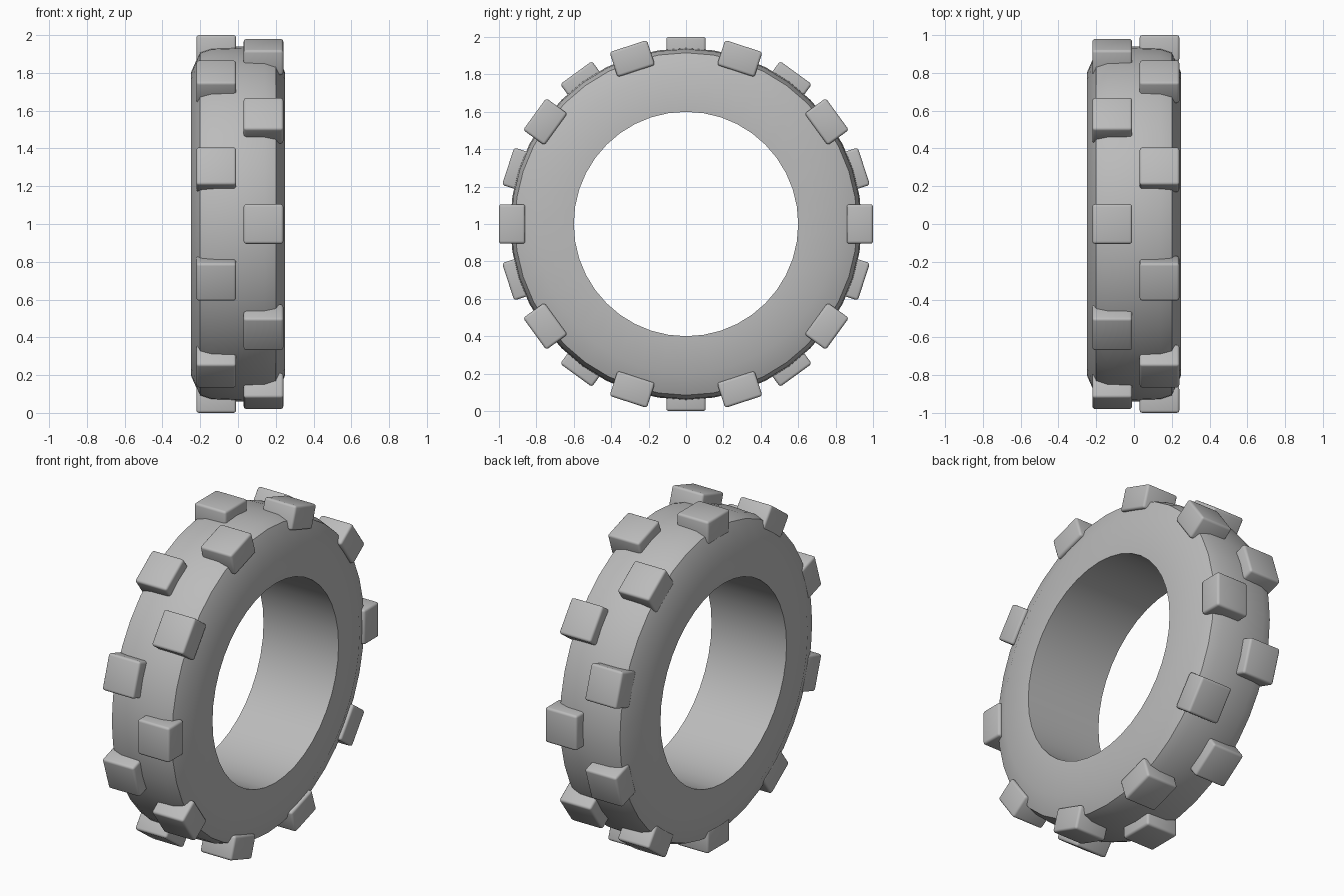
import bpy, math
from mathutils import Matrix

cube = bpy.data.objects.get("Cube")
if cube:
    bpy.data.objects.remove(cube, do_unlink=True)

import bmesh

AXLE_Z = 1.0
SEGMENTS = 40
BLOCKS = 10

rubber = bpy.data.materials.new("grey rubber")
rubber.use_nodes = True
grey = (0.5, 0.5, 0.5, 1)
rubber.diffuse_color = grey
rubber.node_tree.nodes["Principled BSDF"].inputs["Base Color"].default_value = grey


def finish(bm, name, angle):
    """Turn a bmesh into a smooth-shaded object centred on the axle."""
    bmesh.ops.recalc_face_normals(bm, faces=bm.faces)
    mesh = bpy.data.meshes.new(name)
    bm.to_mesh(mesh)
    bm.free()
    mesh.materials.append(rubber)
    obj = bpy.data.objects.new(name, mesh)
    obj.location.z = AXLE_Z
    bpy.context.collection.objects.link(obj)
    bpy.ops.object.select_all(action="DESELECT")
    obj.select_set(True)
    bpy.context.view_layer.objects.active = obj
    bpy.ops.object.shade_smooth_by_angle(angle=math.radians(angle))
    return obj


# Tyre body: half profile (x, radius), mirrored and spun round the axle
half = [(0.25, 0.6), (0.25, 0.8), (0.2, 0.915), (0.14, 0.935), (0.0, 0.94)]
profile = half + [(-x, r) for x, r in reversed(half[:-1])]
bm = bmesh.new()
verts = [bm.verts.new((x, 0, r)) for x, r in profile]
for i in range(len(verts)):
    bm.edges.new((verts[i], verts[(i + 1) % len(verts)]))
bmesh.ops.spin(bm, geom=bm.verts[:] + bm.edges[:], cent=(0, 0, 0), axis=(1, 0, 0),
               angle=math.tau, steps=SEGMENTS, use_duplicate=False)
bmesh.ops.remove_doubles(bm, verts=bm.verts, dist=0.0005)
finish(bm, "tyre_body", 35)


# Tread blocks: two staggered rows of rounded boxes
def tread_row(name, x, offset):
    bm = bmesh.new()
    for i in range(BLOCKS):
        turn = Matrix.Rotation((i + offset) * math.tau / BLOCKS, 4, "X")
        place = turn @ Matrix.Translation((x, 0, 0.93))
        bmesh.ops.create_cube(bm, size=1, matrix=place @ Matrix.Diagonal((0.21, 0.21, 0.14, 1)))
    bmesh.ops.bevel(bm, geom=bm.edges[:], offset=0.014, segments=3,
                    profile=0.5, affect="EDGES")
    return finish(bm, name, 40)


tread_row("right_tread_blocks", -0.115, 0)
tread_row("left_tread_blocks", 0.135, 0.5)
